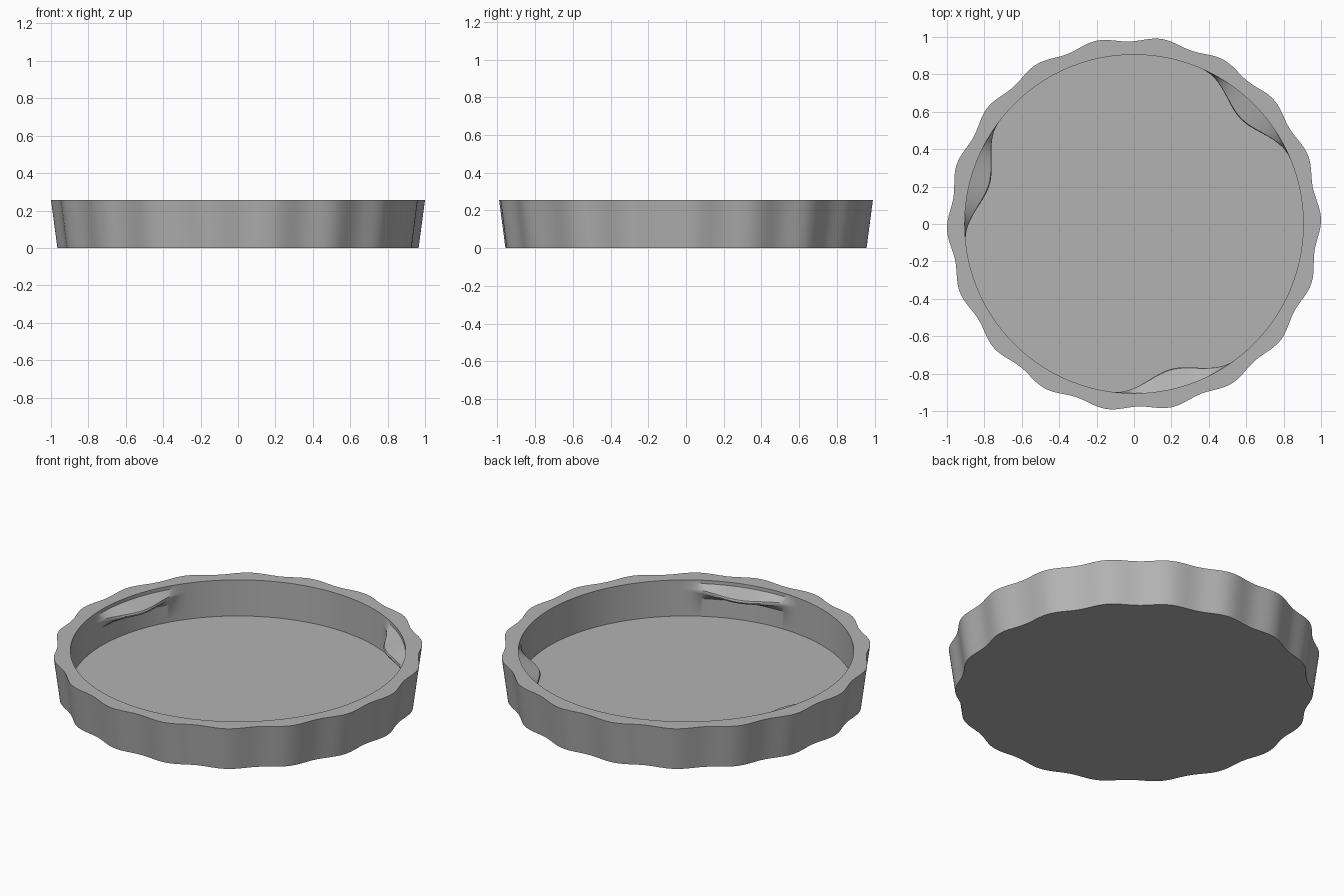
import bpy, bmesh
from math import cos, sin, pi, radians

cube = bpy.data.objects.get("Cube")
if cube:
    bpy.data.objects.remove(cube)

SEGMENTS = 360
WAVES = 18
TAB_CENTRES = (44.5, 164.5, 284.5)
TAB_HALF = 22
INNER = 0.905
HEIGHT = 0.255
FLOOR = 0.04


def scallop(deg):
    """Wavy outer radius at the rim."""
    return 0.988 + 0.012 * cos(radians(WAVES * (deg - 1.5)))


def tab(deg):
    """How far (0 to 1) a retaining tab stands out of the inner wall."""
    for centre in TAB_CENTRES:
        offset = abs(deg - centre)
        if offset < TAB_HALF:
            return cos(offset / TAB_HALF * pi / 2) ** 2
    return 0.0


def wall(depth):
    return lambda deg: INNER - depth * tab(deg)


# Rings from the underside, up the outside, over the rim and down the inside
rings = [
    (lambda deg: 0.966 * scallop(deg), 0),
    (scallop, HEIGHT),
    (wall(0), HEIGHT),
    (wall(0), 0.235),
    (wall(0.1), 0.205),
    (wall(0.105), 0.195),
    (wall(0.1), 0.185),
    (wall(0), 0.145),
    (wall(0), FLOOR),
]

bm = bmesh.new()
loops = []
for radius, z in rings:
    loop = []
    for i in range(SEGMENTS):
        deg = i * 360 / SEGMENTS
        a, r = radians(deg), radius(deg)
        loop.append(bm.verts.new((r * cos(a), r * sin(a), z)))
    loops.append(loop)
for low, high in zip(loops, loops[1:]):
    for i in range(SEGMENTS):
        j = (i + 1) % SEGMENTS
        bm.faces.new((low[i], low[j], high[j], high[i]))
# Underside and inner floor
bm.faces.new(loops[0][::-1])
bm.faces.new(loops[-1])

mesh = bpy.data.meshes.new("scalloped_lid")
bm.to_mesh(mesh)
bm.free()
lid = bpy.data.objects.new("scalloped_lid", mesh)
bpy.context.collection.objects.link(lid)

# Plain grey plastic
grey = bpy.data.materials.new("plain_grey")
grey.use_nodes = True
colour = (0.45, 0.45, 0.45, 1)
grey.diffuse_color = colour
grey.node_tree.nodes["Principled BSDF"].inputs["Base Color"].default_value = colour
mesh.materials.append(grey)

# Smooth walls with crisp rims
bpy.ops.object.select_all(action="DESELECT")
lid.select_set(True)
bpy.context.view_layer.objects.active = lid
bpy.ops.object.shade_smooth_by_angle(angle=radians(30))
